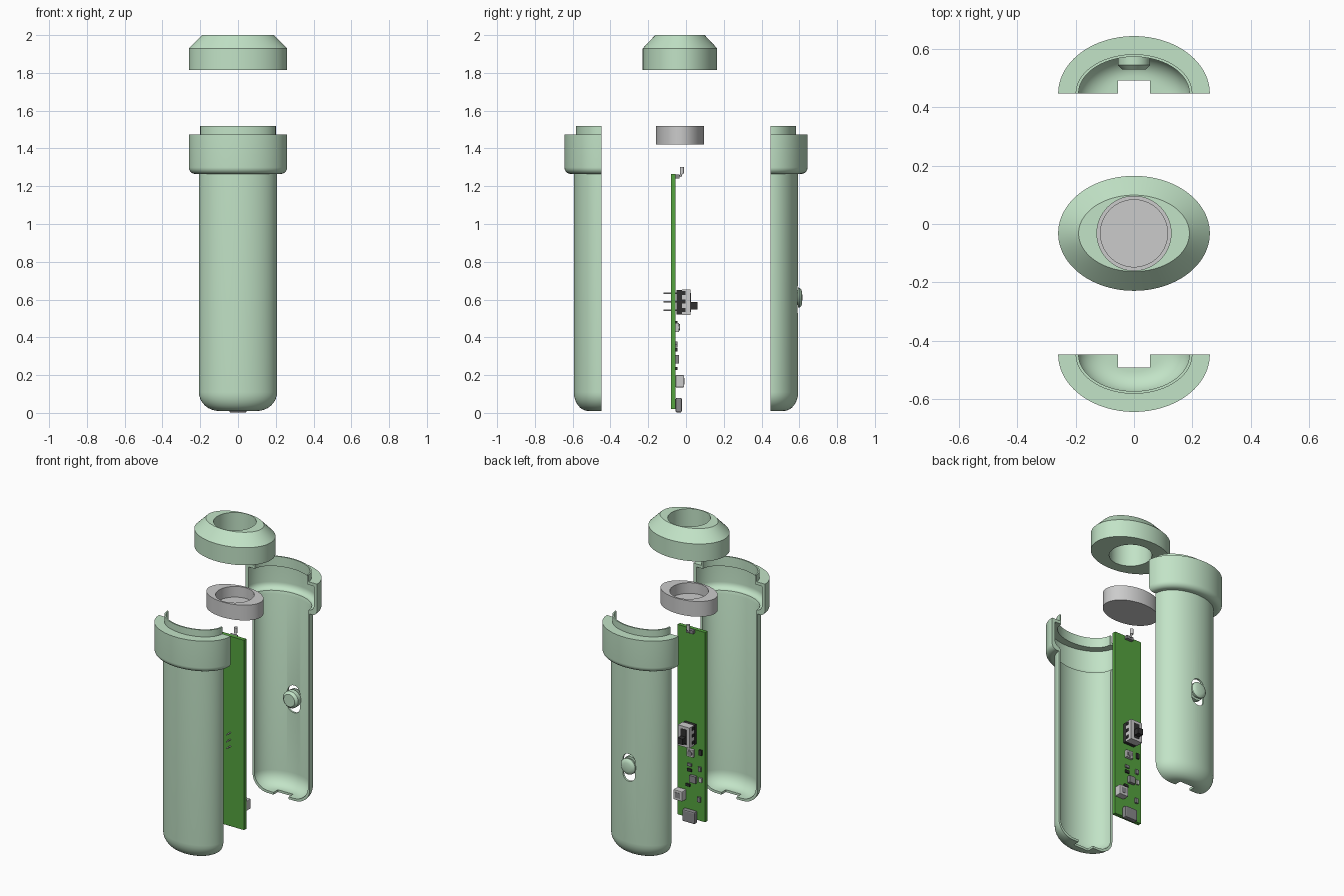
import bpy, bmesh
from math import pi, sin, cos
from mathutils import Matrix, Vector

if "Cube" in bpy.data.objects:
    bpy.data.objects.remove(bpy.data.objects["Cube"])


def material(name, rgb):
    m = bpy.data.materials.new(name)
    m.diffuse_color = (*rgb, 1)
    m.use_nodes = True
    m.node_tree.nodes["Principled BSDF"].inputs["Base Color"].default_value = m.diffuse_color
    return m


GREEN = material("case_green", (0.54, 0.77, 0.57))
BOARD = material("board_green", (0.09, 0.37, 0.05))
BLACK = material("black", (0.03, 0.03, 0.03))
DARK = material("dark_grey", (0.25, 0.25, 0.26))
GREY = None


def finish(name, bm, mat, smooth=True):
    me = bpy.data.meshes.new(name)
    bm.to_mesh(me)
    bm.free()
    ob = bpy.data.objects.new(name, me)
    bpy.context.collection.objects.link(ob)
    if mat:
        me.materials.append(mat)
    if smooth:
        smooth_edges(ob)
    return ob


def smooth_edges(ob):
    bpy.ops.object.select_all(action='DESELECT')
    ob.select_set(True)
    bpy.context.view_layer.objects.active = ob
    bpy.ops.object.shade_smooth_by_angle(angle=0.5)


def lathe(name, prof, mat, loc=(0, 0, 0), half=0, n=64, matrix=None):
    """Sweep a closed (a, b, z) profile elliptically; half = +1/-1 sweeps one y side only."""
    bm = bmesh.new()
    steps = n // 2 + 1 if half else n
    rings = []
    for i in range(steps):
        t = 2 * pi * i / n * (half or 1)
        rings.append([bm.verts.new((a * cos(t), b * sin(t), z)) for a, b, z in prof])
    k = len(prof)
    for i in range(steps - 1 if half else steps):
        r, s = rings[i], rings[(i + 1) % steps]
        for j in range(k):
            bm.faces.new((r[j], s[j], s[(j + 1) % k], r[(j + 1) % k]))
    if half:
        bm.faces.new(rings[0])
        bm.faces.new(rings[-1])
    bmesh.ops.remove_doubles(bm, verts=bm.verts, dist=1e-5)
    bmesh.ops.dissolve_degenerate(bm, edges=bm.edges, dist=1e-6)
    bmesh.ops.recalc_face_normals(bm, faces=bm.faces)
    if matrix:
        bm.transform(matrix)
    bm.transform(Matrix.Translation(loc))
    return finish(name, bm, mat)


def box(name, lo, hi, mat=None, bevel=0):
    bm = bmesh.new()
    lo, hi = Vector(lo), Vector(hi)
    bmesh.ops.create_cube(bm, size=1)
    bm.transform(Matrix.Translation((lo + hi) / 2) @ Matrix.Diagonal((*(hi - lo), 1)))
    if bevel:
        bmesh.ops.bevel(bm, geom=bm.edges[:], offset=bevel, segments=2, affect='EDGES', profile=0.5)
    return finish(name, bm, mat, False)


def rod(name, p, q, r, mat=None, n=12):
    bm = bmesh.new()
    d = Vector(q) - Vector(p)
    bmesh.ops.create_cone(bm, cap_ends=True, segments=n, radius1=r, radius2=r, depth=d.length)
    bm.transform(Matrix.Translation((Vector(p) + Vector(q)) / 2)
                 @ d.to_track_quat('Z', 'Y').to_matrix().to_4x4())
    return finish(name, bm, mat)


def cut(ob, cutter):
    cutter.hide_render = True
    mod = ob.modifiers.new("cut", 'BOOLEAN')
    mod.operation, mod.solver, mod.object = 'DIFFERENCE', 'EXACT', cutter
    bpy.context.view_layer.objects.active = ob
    bpy.ops.object.modifier_apply(modifier=mod.name)
    bpy.data.objects.remove(cutter)
    smooth_edges(ob)


def arc(p, q, n=8):
    """Quarter round from flat p outward and up to vertical q."""
    return [(p[0] + (q[0] - p[0]) * sin(t), p[1] + (q[1] - p[1]) * sin(t),
             p[2] + (q[2] - p[2]) * (1 - cos(t))) for t in (pi / 2 * i / n for i in range(n + 1))]


# Case halves: rounded foot, body, hollow collar and thin neck
outer = ([(0, 0, 0.01)] + arc((0.1, 0.07, 0.01), (0.207, 0.147, 0.11))
         + [(0.207, 0.147, 1.265)] + arc((0.225, 0.162, 1.265), (0.26, 0.197, 1.3))
         + [(0.26, 0.197, 1.475), (0.2, 0.135, 1.475), (0.2, 0.135, 1.52)])
inner = ([(0.19, 0.126, 1.52), (0.19, 0.126, 1.455), (0.238, 0.174, 1.455)]
         + arc((0.2, 0.14, 1.29), (0.238, 0.174, 1.33))[::-1]
         + [(0.194, 0.134, 1.27)]
         + arc((0.09, 0.06, 0.025), (0.194, 0.134, 0.115))[::-1] + [(0, 0, 0.025)])
for name, s in (("front_shell", -1), ("back_shell", 1)):
    shell = lathe(name, outer + inner, GREEN, (0, s * 0.447, 0), half=s, n=96)
    cut(shell, box("socket_cutter", (-0.055, s * 0.447 - 0.045, -0.02), (0.055, s * 0.447 + 0.045, 0.045)))

# Slide slot in the back shell
bm = bmesh.new()
pts = [(0.045 * cos(t), 0.6 + 0.045 * sin(t) + (0.045 if i < 13 else -0.045))
       for i, t in enumerate([pi * j / 12 for j in range(13)] + [pi + pi * j / 12 for j in range(13)])]
face = bm.faces.new([bm.verts.new((x, 0.52, z)) for x, z in pts])
ext = bmesh.ops.extrude_face_region(bm, geom=[face])
bmesh.ops.translate(bm, vec=(0, 0.12, 0), verts=[v for v in ext["geom"] if isinstance(v, bmesh.types.BMVert)])
bmesh.ops.recalc_face_normals(bm, faces=bm.faces)
cut(shell, finish("slot_cutter", bm, None, False))

# Domed slide button: inner disc, stem, outer cap
button = [(r, r, h) for r, h in ((0, 0.53), (0.04, 0.53), (0.055, 0.545), (0.055, 0.575), (0.04, 0.575),
                                 (0.04, 0.594), (0.053, 0.594), (0.052, 0.602), (0.044, 0.61),
                                 (0.028, 0.615), (0, 0.616))]
lathe("slide_button", button, GREEN, (0, 0, 0.61), n=40, matrix=Matrix.Rotation(-pi / 2, 4, 'X'))

# Cap with round opening, and the reflector cup below it
C = (0, -0.032, 0)
lathe("cap", [(0.26, 0.197, 1.815), (0.26, 0.197, 1.93), (0.19, 0.131, 2.0),
              (0.127, 0.127, 2.0), (0.127, 0.127, 1.815)], GREEN, C, n=96)
lathe("reflector_cup", [(0, 0, 1.42), (0.187, 0.127, 1.42), (0.187, 0.127, 1.52),
                        (0.115, 0.115, 1.52), (0.115, 0.115, 1.45), (0, 0, 1.45)], GREY, C, n=96)

# Circuit board
F = -0.055
box("circuit_board", (-0.1, -0.08, 0.02), (0.1, F, 1.265), BOARD)

# Slide switch with legs
box("switch_base", (-0.04, -0.05, 0.52), (0.04, -0.022, 0.65), BLACK)
box("switch_housing", (-0.042, -0.022, 0.518), (0.042, 0.024, 0.652), GREY)
for s in (-1, 1):
    for z in (0.545, 0.59, 0.635):
        box("switch_side_notch", (s * 0.043 - 0.002, -0.022, z - 0.01), (s * 0.043 + 0.002, -0.002, z + 0.01), BLACK)
box("switch_window", (-0.02, 0.023, 0.535), (0.02, 0.026, 0.635), BLACK)
box("switch_knob", (-0.018, 0.024, 0.548), (0.018, 0.06, 0.587), BLACK)
for z in (0.543, 0.588, 0.633):
    rod("switch_leg", (0, -0.12, z), (0, -0.045, z), 0.004)

# Lamp on the top edge
box("lamp_base", (-0.025, F, 1.24), (0.025, -0.035, 1.262), DARK)
rod("lamp_lead", (0, -0.03, 1.25), (0, -0.022, 1.275), 0.006)
rod("lamp", (0, -0.022, 1.268), (0, -0.022, 1.303), 0.011)

# Battery connector and charging socket
box("connector_body", (0.035, F, 0.135), (0.1, -0.01, 0.2), GREY, 0.004)
box("connector_opening", (0.05, -0.0115, 0.15), (0.085, -0.0085, 0.185), DARK)
box("charging_socket", (-0.046, F, 0.002), (0.046, -0.022, 0.08), DARK, 0.008)

# Small surface parts: x, z, width, height, depth, material
rod("coil", (0, -0.037, 0.453), (0, -0.033, 0.453), 0.017, DARK, 20)
for x, z, w, h, d, m in ((0, 0.453, 0.048, 0.048, 0.018, GREY), (0.01, 0.37, 0.03, 0.018, 0.009, DARK),
                         (0.01, 0.335, 0.03, 0.018, 0.009, BLACK), (-0.02, 0.285, 0.045, 0.045, 0.019, DARK),
                         (-0.07, 0.47, 0.02, 0.035, 0.01, BLACK), (-0.065, 0.36, 0.02, 0.03, 0.01, DARK),
                         (-0.07, 0.29, 0.02, 0.03, 0.01, GREY), (0.02, 0.235, 0.03, 0.016, 0.01, BLACK),
                         (-0.06, 0.16, 0.02, 0.032, 0.012, DARK)):
    box("chip", (x - w / 2, F, z - h / 2), (x + w / 2, F + d, z + h / 2), m)
